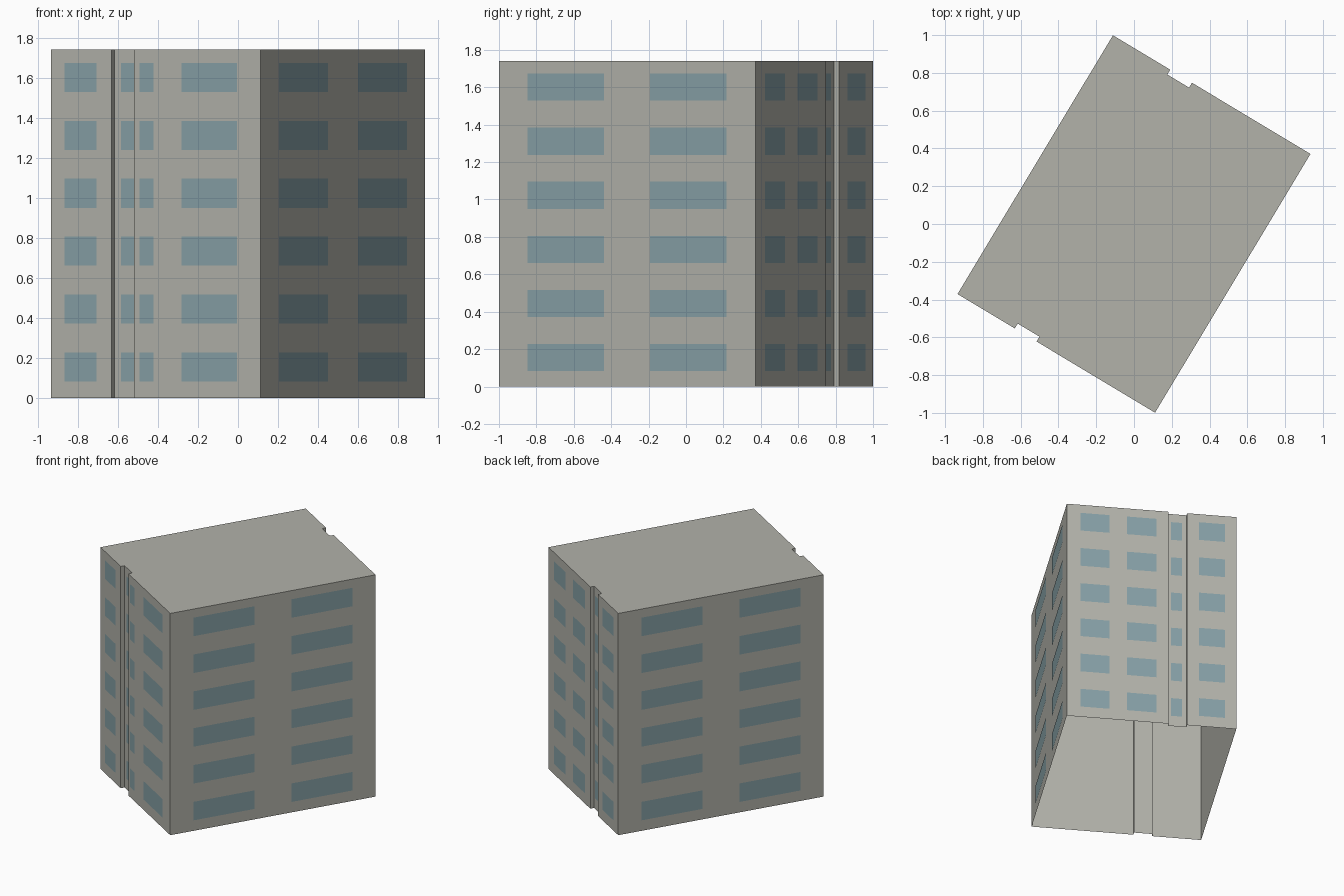
import bpy, bmesh, math
from mathutils import Matrix, Vector

cube = bpy.data.objects.get("Cube")
if cube:
    bpy.data.objects.remove(cube, do_unlink=True)

HALF_W, HALF_D, HEIGHT = 0.61, 0.799, 1.74
NOTCH_START, NOTCH_END, NOTCH_DEPTH = 0.29, 0.40, 0.03
FLOORS, FLOOR_STEP, SILL, WINDOW_H = 6, 0.289, 0.083, 0.145
GAP = 0.002
TURN = Matrix.Rotation(math.radians(-31), 4, 'Z')


def make_material(name, colour):
    mat = bpy.data.materials.new(name)
    mat.use_nodes = True
    mat.diffuse_color = colour
    mat.node_tree.nodes["Principled BSDF"].inputs["Base Color"].default_value = colour
    return mat


def make_object(name, bm, mat):
    bm.transform(TURN)
    mesh = bpy.data.meshes.new(name)
    bm.to_mesh(mesh)
    bm.free()
    mesh.materials.append(mat)
    obj = bpy.data.objects.new(name, mesh)
    bpy.context.collection.objects.link(obj)
    return obj


concrete = make_material("concrete", (0.445, 0.445, 0.402, 1))
glass = make_material("blue_glass", (0.238, 0.352, 0.381, 1))


def along(t, half):
    return (2 * t - 1) * half


# Building shell: notched footprint, walls and roof, open underneath
n0, n1 = along(NOTCH_START, HALF_W), along(NOTCH_END, HALF_W)
inner = HALF_D - NOTCH_DEPTH
front_edge = [(-HALF_W, -HALF_D), (n0, -HALF_D), (n0, -inner),
              (n1, -inner), (n1, -HALF_D), (HALF_W, -HALF_D)]
footprint = front_edge + [(x, -y) for x, y in reversed(front_edge)]

bm = bmesh.new()
low = [bm.verts.new((x, y, 0)) for x, y in footprint]
high = [bm.verts.new((x, y, HEIGHT)) for x, y in footprint]
for i in range(len(low)):
    j = (i + 1) % len(low)
    bm.faces.new((low[i], low[j], high[j], high[i]))
bm.faces.new(high)
make_object("building_shell", bm, concrete)


# Window panes: one column per span along a wall, repeated on every floor
def window_wall(name, start, direction, length, spans):
    direction = Vector(direction)
    outward = Vector((direction.y, -direction.x, 0))
    bm = bmesh.new()
    for t0, t1, recess in spans:
        for floor in range(FLOORS):
            z0 = SILL + floor * FLOOR_STEP
            corners = [(t0, z0), (t1, z0), (t1, z0 + WINDOW_H), (t0, z0 + WINDOW_H)]
            bm.faces.new([bm.verts.new(Vector(start) + direction * t * length
                                       + outward * (GAP - recess) + Vector((0, 0, z)))
                          for t, z in corners])
    return make_object(name, bm, glass)


front_spans = [(0.067, 0.219, 0), (0.322, 0.384, NOTCH_DEPTH),
               (0.424, 0.490, 0), (0.624, 0.890, 0)]
back_spans = [(0.067, 0.219, 0), (0.318, 0.382, NOTCH_DEPTH),
              (0.472, 0.645, 0), (0.750, 0.920, 0)]
side_spans = [(0.112, 0.41, 0), (0.59, 0.888, 0)]

window_wall("front_windows", (-HALF_W, -HALF_D, 0), (1, 0, 0), 2 * HALF_W, front_spans)
window_wall("back_windows", (HALF_W, HALF_D, 0), (-1, 0, 0), 2 * HALF_W,
            [(1 - b, 1 - a, r) for a, b, r in back_spans])
window_wall("left_windows", (HALF_W, -HALF_D, 0), (0, 1, 0), 2 * HALF_D, side_spans)
window_wall("right_windows", (-HALF_W, HALF_D, 0), (0, -1, 0), 2 * HALF_D, side_spans)
